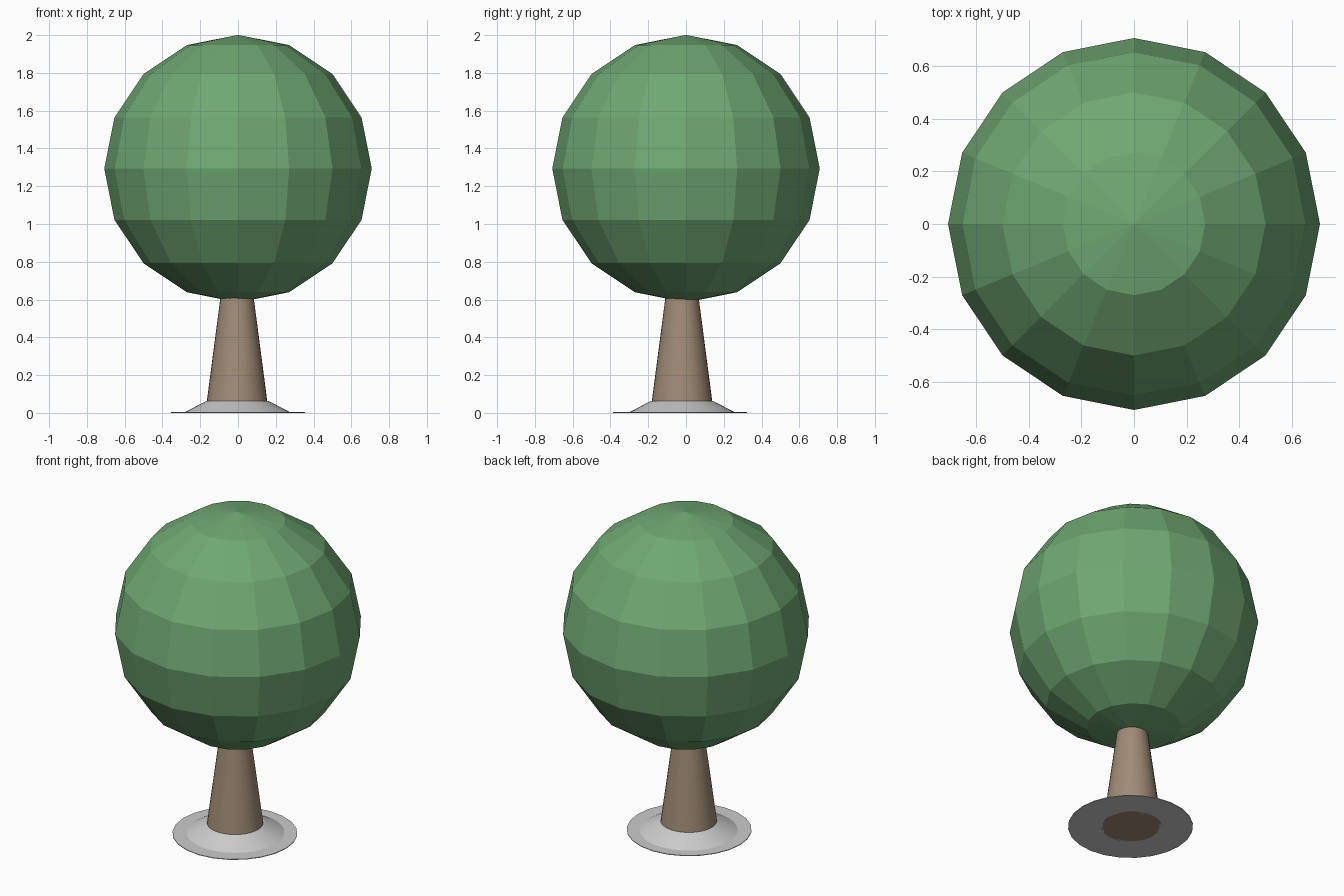
import bpy, bmesh
from math import cos, sin, pi, radians

if "Cube" in bpy.data.objects:
    bpy.data.objects.remove(bpy.data.objects["Cube"])


def material(name, rgb):
    mat = bpy.data.materials.new(name)
    mat.diffuse_color = (*rgb, 1)
    mat.use_nodes = True
    mat.node_tree.nodes["Principled BSDF"].inputs["Base Color"].default_value = mat.diffuse_color
    return mat


def lathe(name, profile, sides, centre):
    """Turn a closed (radius, z) profile around a vertical axis."""
    bm = bmesh.new()
    rings = [[bm.verts.new((centre[0] + r * cos(2 * pi * i / sides),
                            centre[1] + r * sin(2 * pi * i / sides), z))
              for i in range(sides)] for r, z in profile]
    for a, b in zip(rings, rings[1:] + rings[:1]):
        for i in range(sides):
            j = (i + 1) % sides
            bm.faces.new((a[i], a[j], b[j], b[i]))
    bmesh.ops.recalc_face_normals(bm, faces=bm.faces)
    mesh = bpy.data.meshes.new(name)
    bm.to_mesh(mesh)
    bm.free()
    obj = bpy.data.objects.new(name, mesh)
    bpy.context.collection.objects.link(obj)
    return obj


def smooth(obj):
    bpy.ops.object.select_all(action='DESELECT')
    obj.select_set(True)
    bpy.context.view_layer.objects.active = obj
    bpy.ops.object.shade_smooth_by_angle(angle=radians(25))


# Faceted foliage ball
bpy.ops.mesh.primitive_uv_sphere_add(segments=16, ring_count=8, radius=0.708,
                                     location=(0, 0, 1.293))
crown = bpy.context.object
crown.name = "crown"
crown.data.materials.append(material("leaf_green", (0.16, 0.39, 0.17)))

# Tapered trunk, reaching from the ground into the foliage
bpy.ops.mesh.primitive_cone_add(vertices=32, radius1=0.168, radius2=0.079, depth=0.68,
                                location=(-0.005, -0.021, 0.34))
trunk = bpy.context.object
trunk.name = "trunk"
trunk.data.materials.append(material("bark_brown", (0.35, 0.26, 0.18)))
smooth(trunk)

# Thin ground plate and sloping collar around the trunk
plate = lathe("base_plate", [(0.165, 0), (0.355, 0), (0.355, 0.004), (0.165, 0.004)],
              24, (0, -0.031))
collar = lathe("base_collar", [(0.155, 0.003), (0.28, 0.003), (0.165, 0.063), (0.155, 0.063)],
               32, (-0.003, -0.021))
smooth(plate)
smooth(collar)
